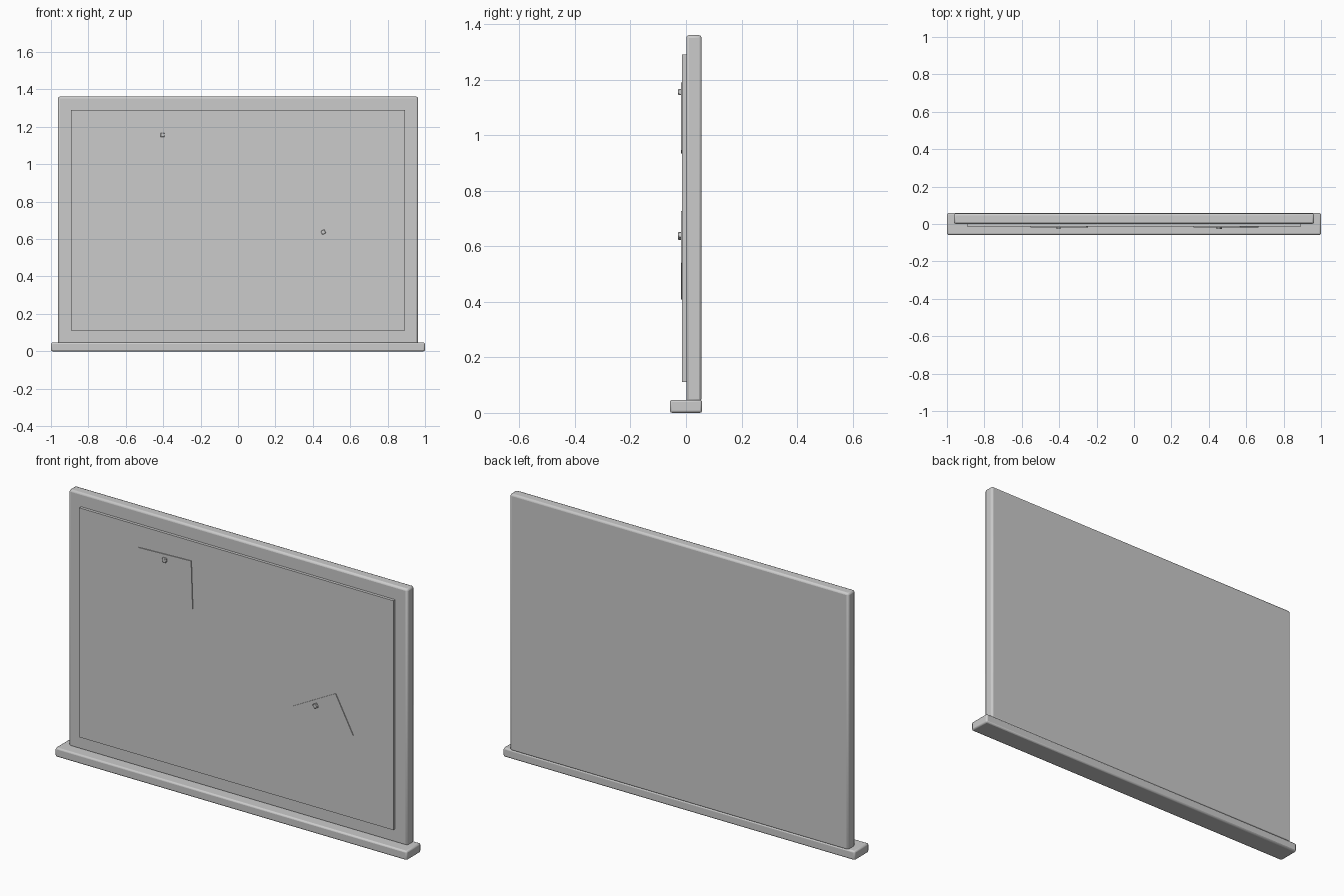
import bpy
from math import radians
from mathutils import Matrix, Vector

if "Cube" in bpy.data.objects:
    bpy.data.objects.remove(bpy.data.objects["Cube"])


def box(name, lo, hi, bevel=0.0, segments=2, color=None):
    """Axis-aligned box given by two corners, with optional rounded edges."""
    lo, hi = Vector(lo), Vector(hi)
    bpy.ops.mesh.primitive_cube_add(size=1)
    ob = bpy.context.object
    ob.name = name
    ob.data.transform(Matrix.Translation((lo + hi) / 2) @ Matrix.Diagonal((*(hi - lo), 1)))
    if bevel:
        mod = ob.modifiers.new("round", 'BEVEL')
        mod.width, mod.segments = bevel, segments
        bpy.ops.object.shade_smooth_by_angle(angle=radians(35))
    return ob


# Board body and the ledge it stands on
box("tray", (-1, -0.058, 0), (1, 0.058, 0.047), 0.008)
box("frame", (-0.963, 0.001, 0.04), (0.963, 0.056, 1.361), 0.01)
box("writing_surface", (-0.893, -0.014, 0.112), (0.893, 0.006, 1.291))


# Paper notes, each held by a small pin near its top edge
def pinned_note(i, x, z, w, h, angle):
    paper = box(f"note_{i}", (-w / 2, -0.018, -h / 2), (w / 2, -0.013, h / 2))
    pz = h / 2 - 0.028
    pin = box(f"pin_{i}", (-0.011, -0.028, pz - 0.011), (0.011, -0.016, pz + 0.011), 0.002, 1)
    for ob in (paper, pin):
        ob.location = (x, 0, z)
        ob.rotation_euler.y = -radians(angle)


pinned_note(1, -0.40, 1.062, 0.30, 0.245, 2)
pinned_note(2, 0.493, 0.568, 0.28, 0.213, 28)
